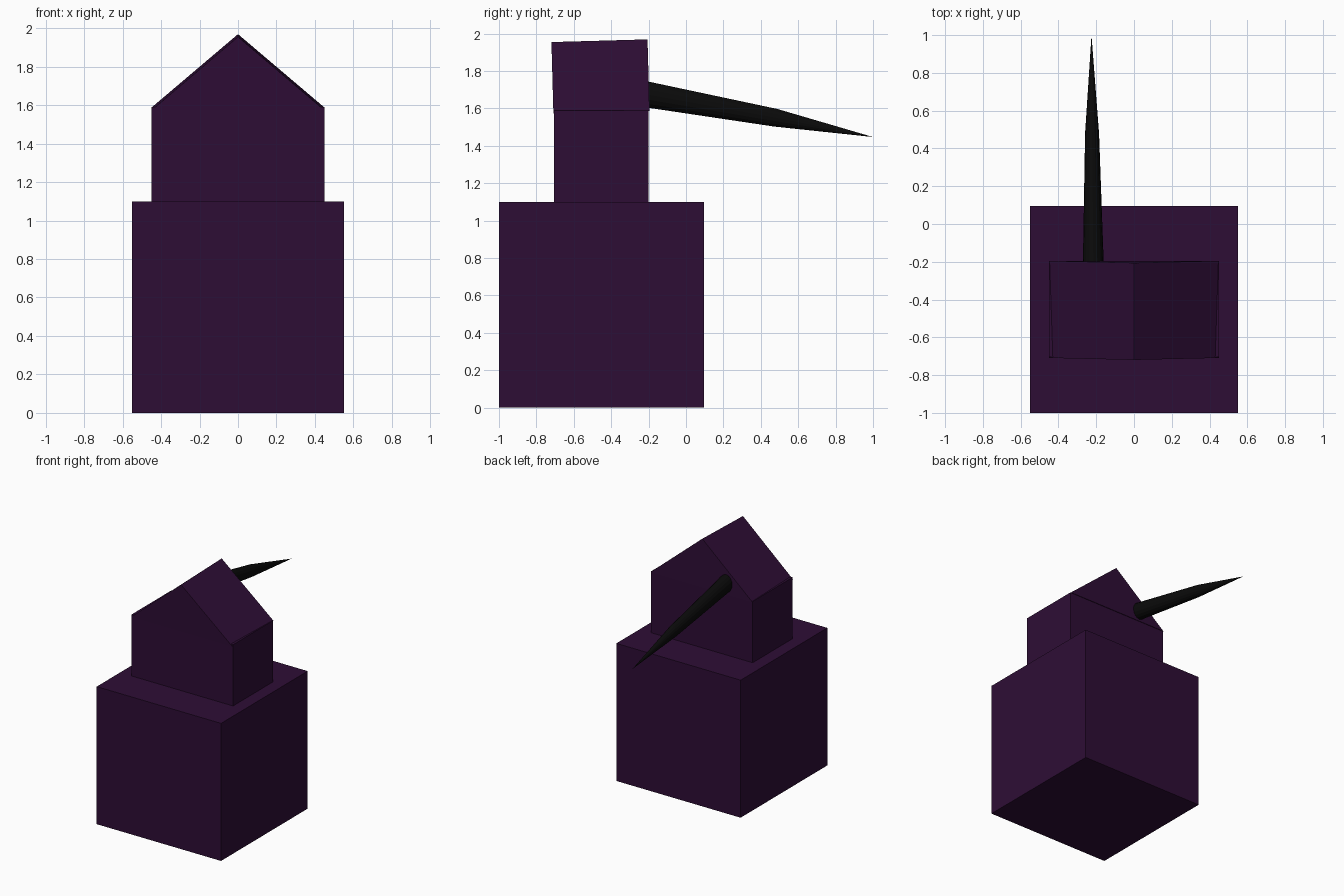
import bpy, bmesh, math
from mathutils import Vector

if "Cube" in bpy.data.objects:
    bpy.data.objects.remove(bpy.data.objects["Cube"])


def material(name, color):
    m = bpy.data.materials.new(name)
    m.diffuse_color = (*color, 1)
    m.use_nodes = True
    m.node_tree.nodes["Principled BSDF"].inputs["Base Color"].default_value = m.diffuse_color
    return m


purple = material("dark_purple", (0.027, 0.004, 0.036))
black = material("near_black", (0.003, 0.003, 0.003))


def add_object(name, bm, mat):
    bmesh.ops.recalc_face_normals(bm, faces=bm.faces)
    mesh = bpy.data.meshes.new(name)
    bm.to_mesh(mesh)
    bm.free()
    obj = bpy.data.objects.new(name, mesh)
    obj.data.materials.append(mat)
    bpy.context.collection.objects.link(obj)
    return obj


def box(name, lo, hi):
    lo, hi = Vector(lo), Vector(hi)
    bm = bmesh.new()
    bmesh.ops.create_cube(bm, size=1)
    bmesh.ops.scale(bm, vec=hi - lo, verts=bm.verts)
    bmesh.ops.translate(bm, vec=(lo + hi) / 2, verts=bm.verts)
    return add_object(name, bm, purple)


# Stacked blocks
box("body", (-0.55, -1.0, 0.0), (0.55, 0.095, 1.1))
box("upper_block", (-0.45, -0.705, 1.1), (0.45, -0.2, 1.59))

# Gable prism, leaning slightly back about x
bm = bmesh.new()
tri = bm.faces.new([bm.verts.new(p) for p in
                    ((-0.45, -0.257, 0), (0.45, -0.257, 0), (0, -0.257, 0.382))])
ext = bmesh.ops.extrude_face_region(bm, geom=[tri], use_keep_orig=True)
bmesh.ops.translate(bm, vec=(0, 0.514, 0),
                    verts=[v for v in ext["geom"] if isinstance(v, bmesh.types.BMVert)])
roof = add_object("gable_roof", bm, purple)
roof.location = (0, -0.452, 1.58)
roof.rotation_euler.x = math.radians(1.6)

# Tapering spike: elliptical rings (x, y, z, half width, half height), then a point
SIDES = 16
bm = bmesh.new()
rings = []
for x, y, z, w, h in ((-0.215, -0.24, 1.68, 0.056, 0.069),
                      (-0.222, 0.48, 1.55, 0.037, 0.047)):
    rings.append([bm.verts.new((x + w * math.cos(a), y + 0.18 * h * math.sin(a), z + h * math.sin(a)))
                  for a in (2 * math.pi * i / SIDES for i in range(SIDES))])
tip = bm.verts.new((-0.225, 1.0, 1.447))
bm.faces.new(rings[0])
for i in range(SIDES):
    j = (i + 1) % SIDES
    bm.faces.new((rings[0][i], rings[0][j], rings[1][j], rings[1][i]))
    bm.faces.new((rings[1][i], rings[1][j], tip))
add_object("spike", bm, black)
